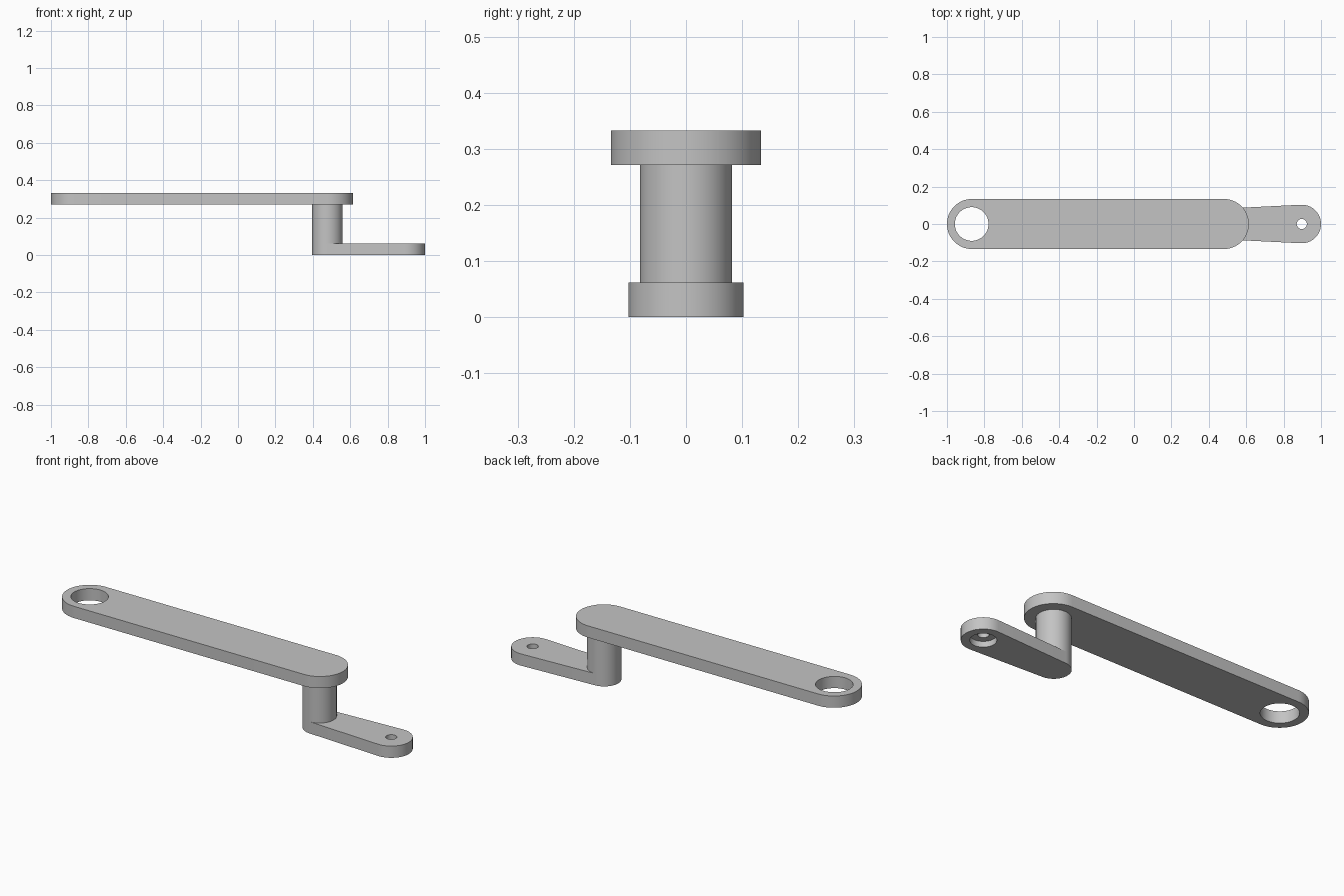
import bpy, bmesh, math

if "Cube" in bpy.data.objects:
    bpy.data.objects.remove(bpy.data.objects["Cube"], do_unlink=True)

grey = bpy.data.materials.new("plain_grey")
grey.use_nodes = True
colour = (0.55, 0.55, 0.55, 1)
grey.diffuse_color = colour
grey.node_tree.nodes["Principled BSDF"].inputs["Base Color"].default_value = colour

ARM = 0.062                       # arm thickness
TOP = 0.333                       # overall height
PIVOT, GRIP, SHAFT = 0.478, 0.897, -0.866


def arc(cx, r, start, end, n=32):
    """Points on an arc centred on the x axis."""
    steps = [start + (end - start) * i / n for i in range(n + 1)]
    return [(cx + r * math.cos(a), r * math.sin(a)) for a in steps]


def prism(name, outline, z0, z1):
    """Upright solid from a flat outline."""
    bm = bmesh.new()
    face = bm.faces.new([bm.verts.new((x, y, z0)) for x, y in outline])
    out = bmesh.ops.extrude_face_region(bm, geom=[face])["geom"]
    moved = [v for v in out if isinstance(v, bmesh.types.BMVert)]
    bmesh.ops.translate(bm, verts=moved, vec=(0, 0, z1 - z0))
    bmesh.ops.recalc_face_normals(bm, faces=bm.faces)
    mesh = bpy.data.meshes.new(name)
    bm.to_mesh(mesh)
    bm.free()
    mesh.materials.append(grey)
    obj = bpy.data.objects.new(name, mesh)
    bpy.context.collection.objects.link(obj)
    return obj


def disc(name, cx, r, z0, z1):
    return prism(name, arc(cx, r, 0, math.tau, 64)[:-1], z0, z1)


def link(name, x1, r1, x2, r2, z0, z1):
    """Bar with two round ends joined by tangent sides."""
    a = math.acos((r1 - r2) / (x2 - x1))
    outline = arc(x2, r2, -a, a) + arc(x1, r1, a, math.tau - a)
    return prism(name, outline, z0, z1)


def select(obj):
    bpy.ops.object.select_all(action="DESELECT")
    obj.select_set(True)
    bpy.context.view_layer.objects.active = obj


def drill(obj, cx, r, z0, z1):
    """Cut a round hole."""
    cutter = disc("hole_cutter", cx, r, z0, z1)
    cutter.hide_render = True
    mod = obj.modifiers.new("hole", "BOOLEAN")
    mod.operation, mod.solver, mod.object = "DIFFERENCE", "EXACT", cutter
    select(obj)
    bpy.ops.object.modifier_apply(modifier=mod.name)
    bpy.data.objects.remove(cutter, do_unlink=True)


# Long arm with the shaft hole
long_arm = link("long_arm", SHAFT, 0.134, PIVOT + 0.002, 0.134, TOP - ARM, TOP)
drill(long_arm, SHAFT - 0.002, 0.09, TOP - 2 * ARM, TOP + ARM)

# Short tapered arm, with a small hole counterbored from below
short_arm = link("short_arm", PIVOT, 0.082, GRIP, 0.103, 0, ARM)
drill(short_arm, GRIP, 0.027, -ARM, 2 * ARM)
drill(short_arm, GRIP, 0.062, -ARM, 0.03)

# Post between the arms
post = disc("post", PIVOT, 0.082, ARM, TOP - ARM)

for part in (long_arm, short_arm, post):
    select(part)
    bpy.ops.object.shade_smooth_by_angle(angle=math.radians(30))
